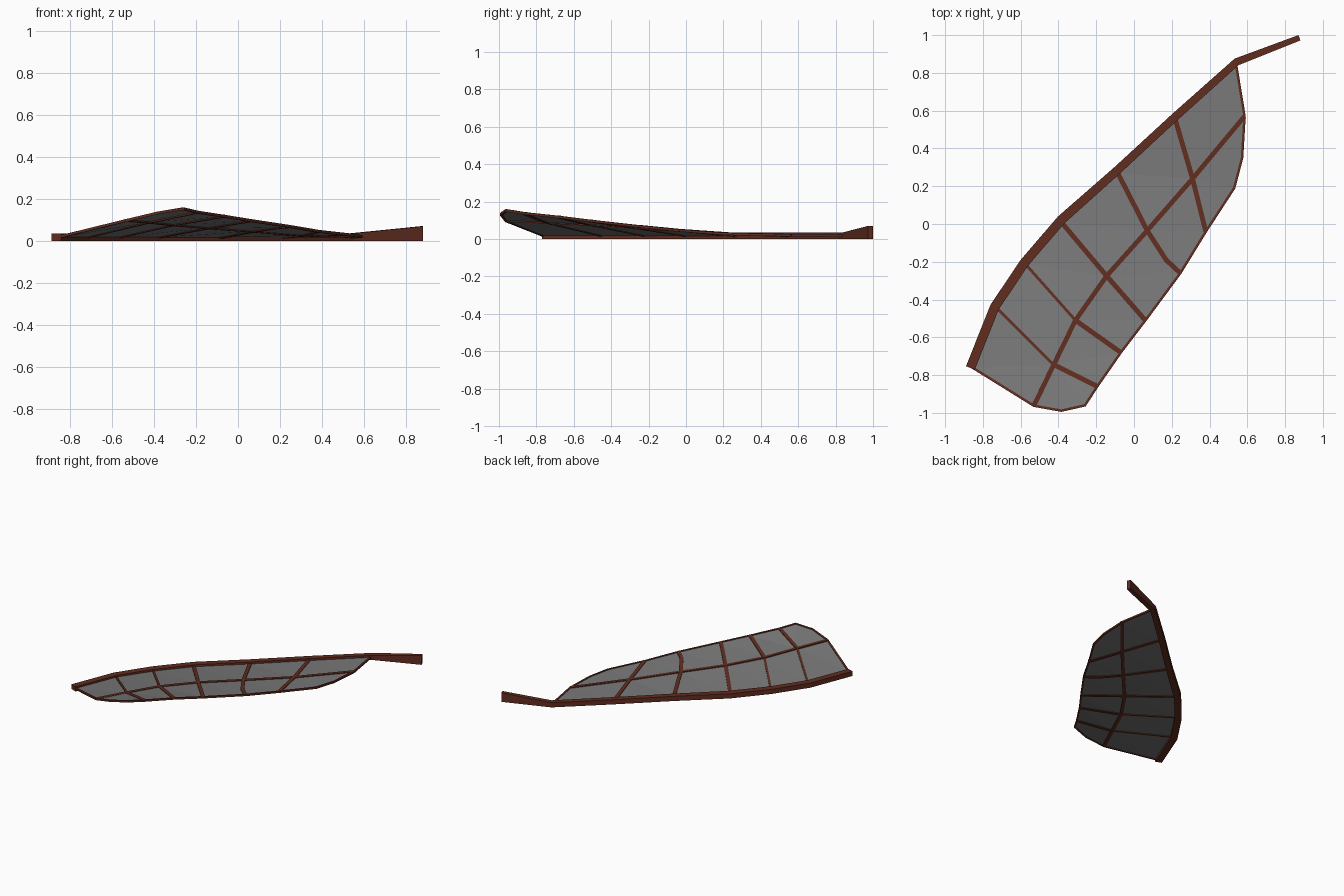
import bpy, bmesh
from mathutils import Vector

if "Cube" in bpy.data.objects:
    bpy.data.objects.remove(bpy.data.objects["Cube"])


def material(name, rgb):
    m = bpy.data.materials.new(name)
    m.diffuse_color = (*rgb, 1)
    m.use_nodes = True
    m.node_tree.nodes["Principled BSDF"].inputs["Base Color"].default_value = m.diffuse_color
    return m


BROWN = material("brown_wood", (0.12, 0.026, 0.014))
GREY = material("grey_membrane", (0.19, 0.19, 0.19))


def finish(name, bm, mat):
    bmesh.ops.recalc_face_normals(bm, faces=bm.faces)
    me = bpy.data.meshes.new(name)
    bm.to_mesh(me)
    bm.free()
    me.materials.append(mat)
    ob = bpy.data.objects.new(name, me)
    bpy.context.collection.objects.link(ob)
    return ob


def bar(name, pts, widths, heights):
    """Rectangular bar along a path, mitred in plan, with vertical sides."""
    pts = [Vector(p) for p in pts]
    n = len(pts)
    if not isinstance(widths, list):
        widths = [widths] * n
    if not isinstance(heights, list):
        heights = [heights] * n
    dirs = [(b - a).to_2d().normalized() for a, b in zip(pts, pts[1:])]
    bm = bmesh.new()
    rings = []
    for i, p in enumerate(pts):
        d0, d1 = dirs[max(i - 1, 0)], dirs[min(i, n - 2)]
        t = (d0 + d1).normalized()
        k = widths[i] / 2 / max(t.dot(d1), 0.6)
        side = Vector((-t.y, t.x, 0)) * k
        up = Vector((0, 0, heights[i] / 2))
        rings.append([bm.verts.new(p + s * side + u * up)
                      for s, u in ((1, 1), (-1, 1), (-1, -1), (1, -1))])
    for a, b in zip(rings, rings[1:]):
        for j in range(4):
            k = (j + 1) % 4
            bm.faces.new((a[j], a[k], b[k], b[j]))
    bm.faces.new(rings[0])
    bm.faces.new(rings[-1][::-1])
    return finish(name, bm, BROWN)


# Stations from tip to root: along the spar, the middle vein and the free edge
S = [(-.855, -.76, .018), (-.727, -.445, .018), (-.572, -.215, .018),
     (-.385, .01, .018), (-.085, .268, .018), (.22, .548, .018), (.54, .845, .018)]
M = [(-.53, -.962, .098), (-.425, -.745, .09), (-.31, -.51, .078), (-.145, -.275, .063),
     (.07, -.035, .047), (.31, .24, .028), (.585, .57, .02)]
E = [(-.195, -.86, .137), (-.07, -.68, .118), (.06, -.51, .097),
     (.245, -.26, .069), (.38, -.04, .046)]
TIP = [(-.385, -.988, .133), (-.26, -.96, .153)]
ROOT = [(.53, .19, .029), (.572, .35, .024)]

# Spar with its flared root arm, standing on the ground
spar_xy = [(-.866, -.762), (-.738, -.44), (-.58, -.205), (-.385, .022),
           (-.09, .283), (.215, .565), (.543, .858), (.876, .986)]
heights = [.036] * 7 + [.07]
bar("spar", [(x, y, h / 2) for (x, y), h in zip(spar_xy, heights)],
    [.05, .05, .05, .05, .045, .043, .04, .03], heights)

# Thin membrane between the veins
bm = bmesh.new()
cells = [(S[i], S[i + 1], M[i + 1], M[i]) for i in range(6)]
cells += [(M[i + 1], M[i + 2], E[i + 1], E[i]) for i in range(4)]
cells += [(M[0], M[1], E[0], TIP[1], TIP[0]), (M[5], M[6], ROOT[1], ROOT[0], E[4])]
for c in cells:
    bm.faces.new([bm.verts.new(p) for p in c])
bmesh.ops.remove_doubles(bm, verts=bm.verts, dist=.0005)
bmesh.ops.triangulate(bm, faces=bm.faces)
membrane = finish("membrane", bm, GREY)
sol = membrane.modifiers.new("thickness", "SOLIDIFY")
sol.thickness, sol.offset = .004, 0

# Thin rim along the free edge
bar("rim", [S[0], M[0], *TIP, *E, *ROOT, M[6], S[6]], .013, .013)

# Long middle vein and the five cross veins
bar("middle_vein", M, .025, .014)
for i in range(5):
    path = [S[i + 1], M[i + 1], E[i]]
    if i == 3:
        path.insert(2, (.17, -.19, .062))
    w = .015 if i < 2 else .026
    bar(f"cross_vein_inner_{i + 1}", path[:2], w, .014)
    bar(f"cross_vein_outer_{i + 1}", path[1:], .026, .014)
